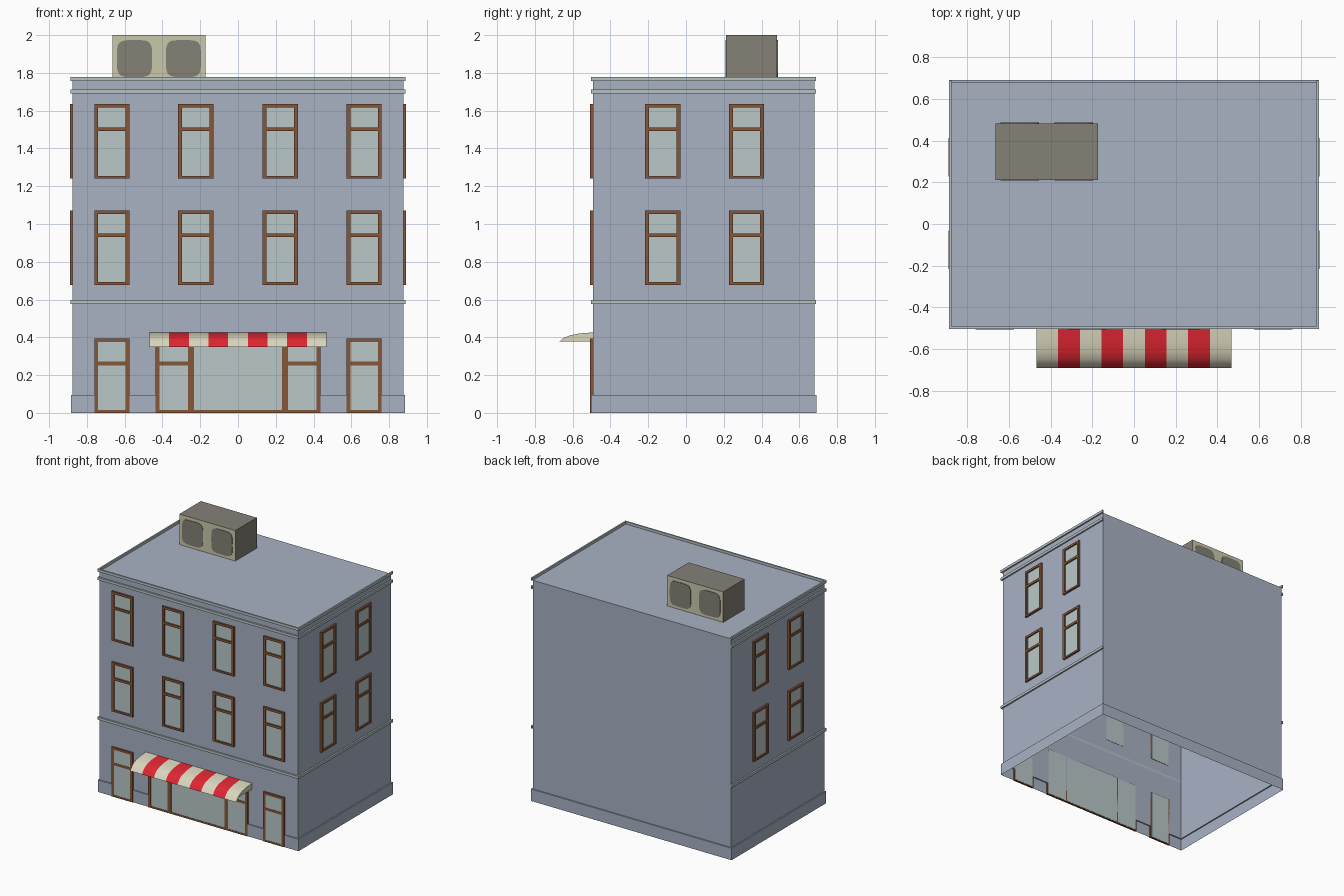
import bpy, bmesh, math

if "Cube" in bpy.data.objects:
    bpy.data.objects.remove(bpy.data.objects["Cube"])


def lin(c):
    c /= 255
    return c / 12.92 if c <= 0.04045 else ((c + 0.055) / 1.055) ** 2.4


def mat(name, r, g, b):
    m = bpy.data.materials.new(name)
    m.diffuse_color = (lin(r), lin(g), lin(b), 1)
    m.use_nodes = True
    m.node_tree.nodes["Principled BSDF"].inputs["Base Color"].default_value = m.diffuse_color
    return m


WALL = mat("wall_blue_grey", 169, 178, 196)
TRIM = mat("trim_pale_grey", 182, 194, 196)
GLASS = mat("window_glass", 186, 200, 200)
WOOD = mat("frame_brown", 134, 86, 56)
CREAM = mat("awning_cream", 218, 214, 190)
RED = mat("awning_red", 222, 38, 50)
BEIGE = mat("unit_beige", 202, 202, 172)
GREY = mat("unit_grey", 131, 129, 118)


def finish(name, bm, mats, normals=True):
    if normals:
        bmesh.ops.recalc_face_normals(bm, faces=bm.faces)
    me = bpy.data.meshes.new(name)
    bm.to_mesh(me)
    bm.free()
    for m in mats:
        me.materials.append(m)
    ob = bpy.data.objects.new(name, me)
    bpy.context.collection.objects.link(ob)
    return ob


def box(bm, lo, hi, idx=0):
    vs = bmesh.ops.create_cube(bm, size=1)["verts"]
    for v in vs:
        v.co = [(a + b) / 2 + c * (b - a) for a, b, c in zip(lo, hi, v.co)]
    for f in {f for v in vs for f in v.link_faces}:
        f.material_index = idx
    return vs


X, Y0, Y1, ROOF = 0.875, -0.492, 0.68, 1.757

# Wall shell with stepped plinth and roof, open underneath
bm = bmesh.new()
rings = []
for off, z in ((0.01, 0), (0.01, 0.095), (0, 0.095), (0, ROOF)):
    x, a, b = X + off, Y0 - off, Y1 + off
    rings.append([bm.verts.new((px, py, z)) for px, py in ((-x, a), (x, a), (x, b), (-x, b))])
for lo, hi in zip(rings, rings[1:]):
    for i in range(4):
        j = (i + 1) % 4
        bm.faces.new((lo[i], lo[j], hi[j], hi[i]))
bm.faces.new(rings[-1])
finish("building_walls", bm, [WALL], normals=False)

# Trim bands around the front and both sides
for name, z in (("lower_band", 0.576), ("cornice_band", 1.69), ("parapet_band", 1.756)):
    bm = bmesh.new()
    t = 0.012
    box(bm, (-X - t, Y0 - t, z), (X + t, Y0, z + 0.021))
    for s in (-1, 1):
        x0, x1 = sorted((s * X, s * (X + t)))
        box(bm, (x0, Y0, z), (x1, Y1 + 0.008, z + 0.021))
    finish(name, bm, [TRIM])


def window(name, wall, u, z, w=0.186, h=0.393, bar=True, glass_out=0.004):
    """Framed window; u runs along the wall, n points out of it."""
    bm = bmesh.new()
    t, d = 0.021, 0.015
    l, r = u - w / 2, u + w / 2
    box(bm, (l + t / 2, -0.002, z + 0.005), (r - t / 2, glass_out, z + h - 0.005), 1)
    box(bm, (l, 0, z), (l + t, d, z + h))
    box(bm, (r - t, 0, z), (r, d, z + h))
    box(bm, (l + t, 0, z), (r - t, d, z + 0.014))
    box(bm, (l + t, 0, z + h - 0.018), (r - t, d, z + h))
    if bar:
        box(bm, (l + t, 0, z + h - 0.141), (r - t, d, z + h - 0.122))
    for v in bm.verts:
        a, n, zz = v.co
        if wall == "front":
            v.co = (a, Y0 - n, zz)
        else:
            v.co = ((X + n) * (1 if wall == "right" else -1), a, zz)
    finish(name, bm, [WOOD, GLASS])


# Upper windows on the front and the two sides
for floor, z in (("first_floor", 0.678), ("second_floor", 1.241)):
    for i, u in enumerate((-0.668, -0.224, 0.224, 0.668)):
        window(f"{floor}_front_window_{i + 1}", "front", u, z)
    for side in ("left", "right"):
        for i, u in enumerate((-0.123, 0.32)):
            window(f"{floor}_{side}_window_{i + 1}", side, u, z)

# Street doors and shop front
for side, s in (("left", -1), ("right", 1)):
    window(f"{side}_street_door", "front", s * 0.668, 0, glass_out=0.0125)
    window(f"{side}_shop_pane", "front", s * 0.341, 0, w=0.192, glass_out=0.0125)
window("shop_display_window", "front", 0, 0, w=0.51, bar=False, glass_out=0.0125)

# Striped awning, a curved sheet with closed ends
prof = [(Y0, 0.426), (-0.56, 0.421), (-0.612, 0.411), (-0.648, 0.397), (-0.669, 0.379), (-0.69, 0.35)]
bm = bmesh.new()
N, W = 9, 0.468
cols = [[bm.verts.new((-W + 2 * W * i / N, y, z)) for y, z in prof] for i in range(N + 1)]
for i in range(N):
    for j in range(len(prof) - 1):
        f = bm.faces.new((cols[i][j], cols[i][j + 1], cols[i + 1][j + 1], cols[i + 1][j]))
        f.material_index = i % 2
        f.smooth = True
for c, flip in ((cols[0], 1), (cols[-1], -1)):
    pts = [bm.verts.new(v.co) for v in c[:-1]]
    pts.append(bm.verts.new((c[0].co.x, Y0, 0.379)))
    bm.faces.new(pts[::-flip])
finish("awning", bm, [CREAM, RED], normals=False)

# Rooftop cooling unit: beige front and back, grey elsewhere
ax0, ax1, ay0, ay1 = -0.665, -0.172, 0.212, 0.482
bm = bmesh.new()
box(bm, (ax0, ay0, ROOF), (ax1, ay1, 2.0))
bm.normal_update()
for f in bm.faces:
    f.material_index = 0 if abs(f.normal.y) > 0.5 else 1
finish("rooftop_unit", bm, [BEIGE, GREY])

# Rounded fan grilles on both long faces of the unit
bm = bmesh.new()
for cx in (-0.548, -0.289):
    for y, d in ((ay0, -0.004), (ay1, 0.004)):
        ring = []
        for k in range(24):
            a = math.tau * k / 24
            c, s = math.cos(a), math.sin(a)
            ring.append(bm.verts.new((cx + 0.093 * math.copysign(abs(c) ** 0.45, c), y + d,
                                      1.876 + 0.098 * math.copysign(abs(s) ** 0.45, s))))
        f = bm.faces.new(ring)
        ext = bmesh.ops.extrude_face_region(bm, geom=[f])["geom"]
        for v in ext:
            if isinstance(v, bmesh.types.BMVert):
                v.co.y = y
finish("fan_grilles", bm, [GREY])
